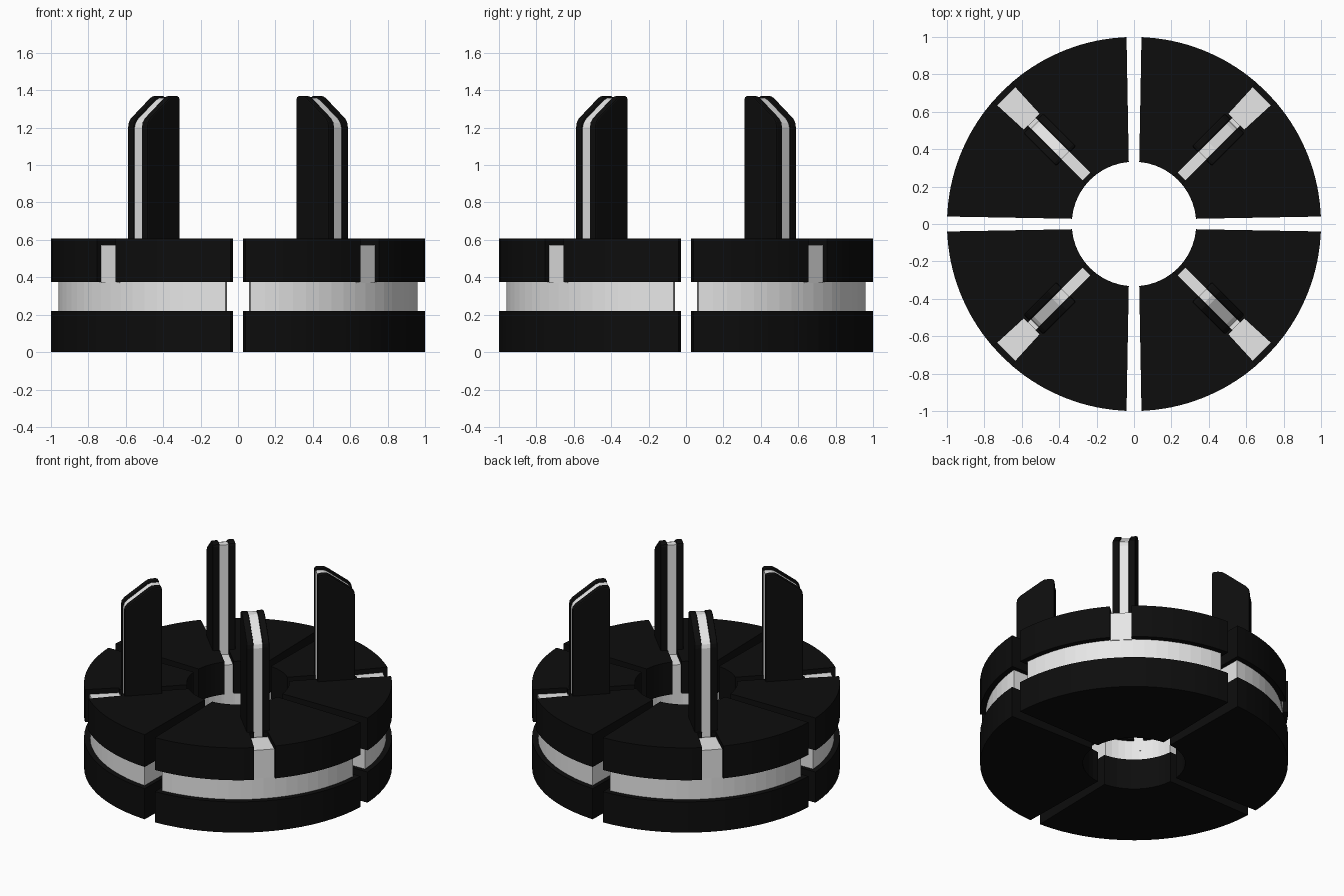
import bpy, bmesh, math
from mathutils import Matrix

if "Cube" in bpy.data.objects:
    bpy.data.objects.remove(bpy.data.objects["Cube"])


def material(name, v):
    m = bpy.data.materials.new(name)
    m.diffuse_color = (v, v, v, 1)
    m.use_nodes = True
    m.node_tree.nodes["Principled BSDF"].inputs["Base Color"].default_value = m.diffuse_color
    return m


BLACK = material("black", 0.004)
WHITE = material("light_grey", 0.8)


def polar(r, a):
    return (r * math.cos(a), r * math.sin(a))


def arc(r, a0, a1, n):
    return [polar(r, a0 + (a1 - a0) * i / n) for i in range(n + 1)]


def edge_angle(r, gap):
    # angle of the quadrant's side edge, leaving half of the gap free
    return math.pi / 4 - math.asin(gap / r)


def prism(name, prof, lo, hi, mat, quarter, upright=False, bevel=0.0):
    """Extrude a profile: flat (r, t) along z, or upright (r, z) along t."""
    bm = bmesh.new()

    def place(p, h):
        return (p[0], h, p[1]) if upright else (p[0], p[1], h)
    f = bm.faces.new([bm.verts.new(place(p, lo)) for p in prof])
    ext = bmesh.ops.extrude_face_region(bm, geom=[f])
    move = (0, hi - lo, 0) if upright else (0, 0, hi - lo)
    bmesh.ops.translate(bm, vec=move,
                        verts=[v for v in ext["geom"] if isinstance(v, bmesh.types.BMVert)])
    bmesh.ops.recalc_face_normals(bm, faces=bm.faces[:])
    bm.transform(Matrix.Rotation(math.radians(45 + 90 * quarter), 4, 'Z'))
    me = bpy.data.meshes.new(name)
    bm.to_mesh(me)
    bm.free()
    me.materials.append(mat)
    ob = bpy.data.objects.new(name, me)
    bpy.context.collection.objects.link(ob)
    if bevel:
        b = ob.modifiers.new("bevel", 'BEVEL')
        b.width, b.segments, b.limit_method = bevel, 2, 'ANGLE'
        b.angle_limit = math.radians(50)
    return ob


def sector(r_in, r_out, g_in, g_out):
    ao, ai = edge_angle(r_out, g_out), edge_angle(r_in, g_in)
    return arc(r_out, -ao, ao, 18) + arc(r_in, ai, -ai, 10)


def half_sector(side):
    # half of the upper plate, ending at the stepped radial slot
    ao, ai = edge_angle(1, 0.04), edge_angle(0.333, 0.028)
    pts = arc(1, ao, math.asin(0.07), 10)
    pts += [(0.775, 0.06), (0.775, 0.03)]
    pts += arc(0.333, math.asin(0.03 / 0.333), ai, 6)
    return [(x, y * side) for x, y in pts]


# Fin side profile (radius, height) with rounded, sloping outer top
FIN = [(0.513, 0.5), (0.76, 0.5), (0.76, 1.205), (0.755, 1.23), (0.738, 1.252),
       (0.60, 1.355), (0.58, 1.367), (0.555, 1.37), (0.53, 1.37), (0.517, 1.364), (0.513, 1.35)]
# Core strip: inner foot plus the blade between the fin plates
CORE = [(0.358, 0.3), (0.752, 0.3), (0.752, 1.2), (0.744, 1.225), (0.728, 1.245),
        (0.59, 1.348), (0.565, 1.358), (0.518, 1.358), (0.518, 0.572), (0.358, 0.572)]
KEY = [(0.967, -0.07), (0.967, 0.07), (0.77, 0.06), (0.77, -0.06)]

for q in range(4):
    prism("lower_plate", sector(0.333, 1, 0.028, 0.04), 0, 0.22, BLACK, q)
    prism("middle_layer", sector(0.36, 0.963, 0.058, 0.068), 0.21, 0.385, WHITE, q)
    prism("outer_key", KEY, 0.37, 0.572, WHITE, q)
    prism("core_strip", CORE, -0.03, 0.03, WHITE, q, upright=True)
    for s in (-1, 1):
        prism("upper_plate", half_sector(s), 0.375, 0.607, BLACK, q)
        lo, hi = sorted((s * 0.03, s * 0.075))
        prism("fin_plate", FIN, lo, hi, BLACK, q, upright=True, bevel=0.008)
